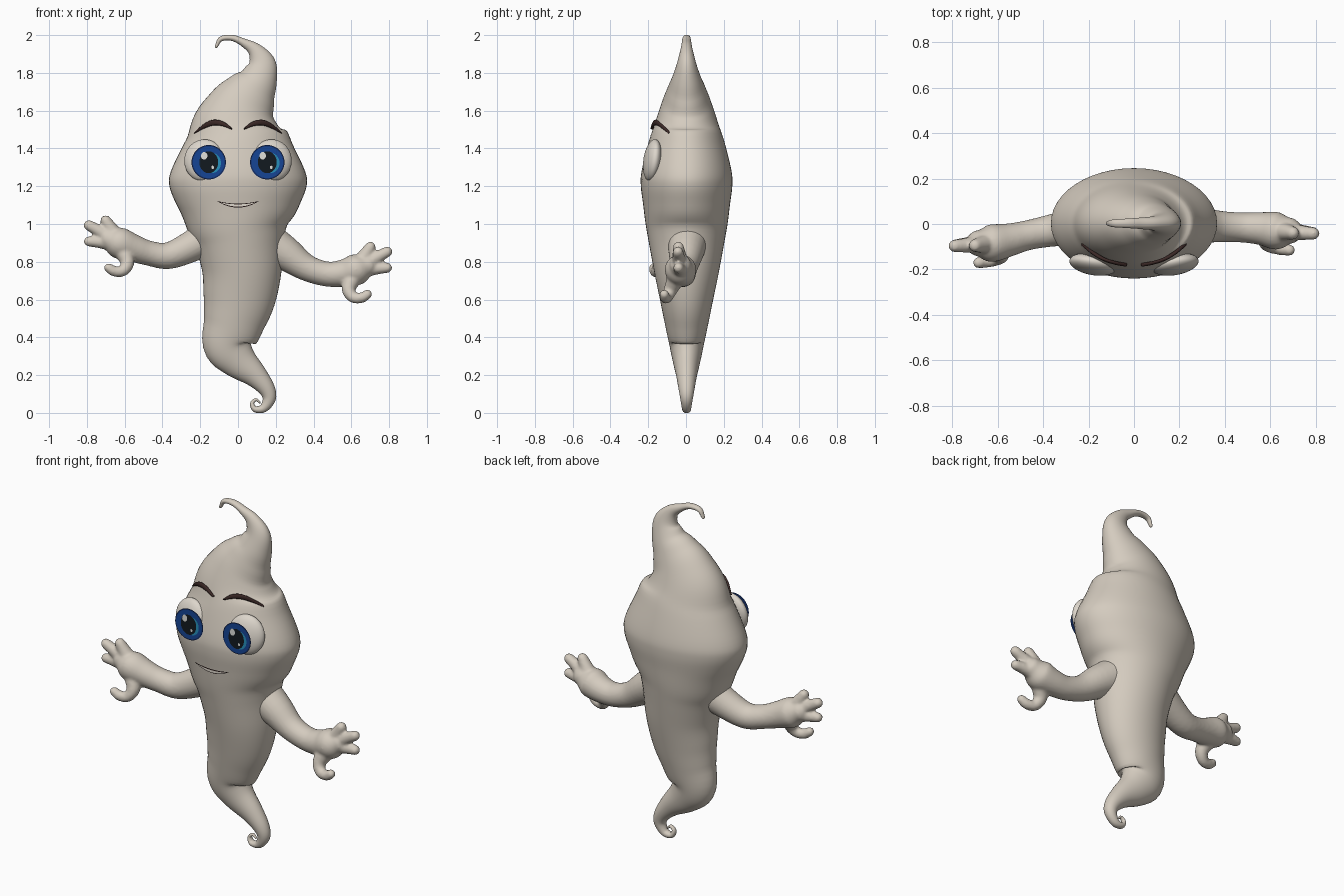
import bpy, bmesh, math
from math import sin, cos, pi, radians
from mathutils import Vector, Matrix

cube = bpy.data.objects.get("Cube")
if cube:
    bpy.data.objects.remove(cube)


def material(name, r, g, b):
    m = bpy.data.materials.new(name)
    m.use_nodes = True
    m.diffuse_color = (r, g, b, 1)
    bsdf = m.node_tree.nodes["Principled BSDF"]
    bsdf.inputs["Base Color"].default_value = (r, g, b, 1)
    bsdf.inputs["Roughness"].default_value = 0.6
    return m


SKIN = material("warm ivory", 0.66, 0.60, 0.52)
WHITE = material("eye white", 0.72, 0.67, 0.60)
NAVY = material("navy", 0.006, 0.025, 0.13)
BLUE = material("deep blue", 0.008, 0.06, 0.30)
CYAN = material("light blue", 0.02, 0.28, 0.50)
BLACK = material("near black", 0.006, 0.01, 0.014)
BROWN = material("dark brown", 0.045, 0.022, 0.02)
SHINE = material("highlight", 0.75, 0.75, 0.72)


def finish(bm, name, mat, smooth=True):
    bmesh.ops.recalc_face_normals(bm, faces=bm.faces)
    mesh = bpy.data.meshes.new(name)
    for f in bm.faces:
        f.smooth = smooth
    bm.to_mesh(mesh)
    bm.free()
    mesh.materials.append(mat)
    ob = bpy.data.objects.new(name, mesh)
    bpy.context.collection.objects.link(ob)
    return ob


def spline(points, steps):
    """Smooth curve through tuples of any length (Catmull-Rom)."""
    p = [Vector(q) for q in points]
    p = [p[0] * 2 - p[1]] + p + [p[-1] * 2 - p[-2]]
    out = []
    for a, b, c, d in zip(p, p[1:], p[2:], p[3:]):
        for k in range(steps):
            t = k / steps
            out.append(0.5 * (2 * b + (c - a) * t + (2 * a - 5 * b + 4 * c - d) * t * t
                              + (3 * b - a - 3 * c + d) * t ** 3))
    return out + [p[-2]]


def tube(bm, points, sides=24, steps=4):
    """Round-ended loft through (x, y, z, width radius, depth radius)."""
    stations = spline(points, steps)
    centres = [Vector(s[:3]) for s in stations]
    last = len(stations) - 1
    rows = []
    for i, s in enumerate(stations):
        t = (centres[min(i + 1, last)] - centres[max(i - 1, 0)]).normalized()
        n = t.cross(Vector((0, 1, 0))).normalized()
        b = n.cross(t)
        rw, rd = max(s[3], 0.003), max(s[4], 0.003)
        arcs = [0]
        if i == 0:
            arcs = [-80, -55, -28, 0]
        elif i == last:
            arcs = [0, 28, 55, 80]
        for arc in map(radians, arcs):
            c = centres[i] + t * min(rw, rd) * sin(arc)
            rows.append([bm.verts.new(c + n * (rw * cos(arc) * cos(a)) + b * (rd * cos(arc) * sin(a)))
                         for a in (2 * pi * k / sides for k in range(sides))])
    for r, q in zip(rows, rows[1:]):
        for k in range(sides):
            j = (k + 1) % sides
            bm.faces.new((r[k], r[j], q[j], q[k]))
    bm.faces.new(rows[0])
    bm.faces.new(rows[-1])


# Body: centre line (x, z, half width) from curled tail to curled top
SPINE = [(.115, .055, .005), (.095, .07, .008), (.075, .05, .011), (.09, .02, .016),
         (.135, .025, .023), (.165, .075, .035), (.15, .13, .045), (.09, .2, .065),
         (0, .28, .1), (-.05, .36, .135), (-.025, .47, .16), (.005, .6, .19),
         (.02, .75, .21), (.01, .9, .235), (0, 1, .275), (0, 1.1, .325), (0, 1.2, .363),
         (0, 1.28, .355), (0, 1.43, .285), (0, 1.53, .24), (.025, 1.62, .185),
         (.07, 1.7, .14), (.11, 1.77, .1), (.125, 1.85, .075), (.09, 1.92, .04),
         (.03, 1.96, .022), (-.03, 1.985, .016), (-.09, 1.98, .013), (-.115, 1.94, .008)]
# Half depth by height
DEPTH = [(0, .02), (.2, .055), (.4, .1), (.8, .182), (1, .217), (1.2, .242), (1.28, .238),
         (1.4, .212), (1.6, .145), (1.8, .066), (1.9, .036), (2, .018)]


def depth(z):
    for (z0, d0), (z1, d1) in zip(DEPTH, DEPTH[1:]):
        if z <= z1:
            return d0 + (d1 - d0) * (z - z0) / (z1 - z0)


bm = bmesh.new()
tube(bm, [(x, .003, z, r, min(depth(z), r * 1.3)) for x, z, r in SPINE], sides=48, steps=5)
finish(bm, "body", SKIN)

# Hand parts as (x, y, z, radius) from the palm centre
HAND = {
    "upper": [(.0, 0, .01, .05), (.04, -.005, .07, .038), (.07, -.01, .118, .029)],
    "middle": [(.02, 0, .01, .05), (.1, -.008, .06, .034), (.16, -.012, .093, .028)],
    "lower": [(.02, 0, 0, .05), (.1, -.005, .005, .034), (.16, -.01, .008, .027)],
    "thumb": [(-.02, -.02, -.04, .05), (-.045, -.05, -.105, .037), (-.02, -.07, -.148, .03),
              (.025, -.08, -.15, .028), (.055, -.085, -.132, .025)],
}


def arm(name, side, path, palm):
    bm = bmesh.new()
    px, py, pz = palm
    path = path + [(px, py, pz, .083), (px + .05, py, pz + .02, .06)]
    fingers = [[(px + x, py + y, pz + z, r) for x, y, z, r in f] for f in HAND.values()]
    for line in [path] + fingers:
        tube(bm, [(side * x, y, z, r, r) for x, y, z, r in line])
    ob = finish(bm, name, SKIN)
    # Fuse fingers, palm and forearm into one soft skin
    fuse = ob.modifiers.new("fuse", 'REMESH')
    fuse.mode = 'VOXEL'
    fuse.voxel_size = 0.008
    fuse.use_smooth_shade = True
    soften = ob.modifiers.new("soften", 'SMOOTH')
    soften.factor = 0.5
    soften.iterations = 6


arm("left_arm", 1, [(.13, .01, .92, .11), (.25, 0, .845, .092), (.36, -.01, .77, .071),
                    (.47, -.015, .735, .066), (.56, -.02, .74, .073)], (.63, -.03, .76))
arm("right_arm", -1, [(.13, .01, .95, .1), (.25, -.01, .88, .083), (.37, -.03, .832, .071),
                      (.47, -.05, .845, .066), (.55, -.07, .87, .073)], (.63, -.085, .9))


def plate(name, outline, y, mat):
    """Flat painted detail facing the front."""
    bm = bmesh.new()
    face = bm.faces.new([bm.verts.new((x, y, z)) for x, z in outline])
    face.normal_update()
    if face.normal.y > 0:
        face.normal_flip()
    mesh = bpy.data.meshes.new(name)
    bm.to_mesh(mesh)
    bm.free()
    mesh.materials.append(mat)
    bpy.context.collection.objects.link(bpy.data.objects.new(name, mesh))


def oval(x, z, rx, rz, n=40):
    return [(x + rx * cos(2 * pi * k / n), z + rz * sin(2 * pi * k / n)) for k in range(n)]


# Eyes: flattened balls with layered iris, pupil and shine
LAYERS = [("iris_rim", 0, 0, .091, .091, NAVY), ("iris", 0, 0, .084, .084, BLUE),
          ("iris_glow", .018, -.004, .047, .053, CYAN), ("pupil", 0, 0, .05, .058, BLACK),
          ("shine", -.024, .034, .017, .02, SHINE), ("small_shine", .021, -.027, .007, .009, SHINE)]
BROW = [(.035, -.18, 1.505, .004), (.08, -.172, 1.53, .012), (.13, -.156, 1.537, .015),
        (.18, -.127, 1.517, .011), (.228, -.088, 1.483, .003)]
for label, side in (("left", 1), ("right", -1)):
    bm = bmesh.new()
    bmesh.ops.create_uvsphere(bm, u_segments=40, v_segments=24, radius=1)
    place = (Matrix.Translation((side * .18, -.178, 1.337))
             @ Matrix.Rotation(side * radians(10), 4, 'Z')
             @ Matrix.Rotation(radians(-8), 4, 'X')
             @ Matrix.Diagonal((.106, .045, .112, 1)))
    bmesh.ops.transform(bm, matrix=place, verts=bm.verts)
    finish(bm, label + "_eyeball", WHITE)
    for i, (part, dx, dz, rx, rz, mat) in enumerate(LAYERS):
        plate(f"{label}_{part}", oval(side * .155 + dx, 1.327 + dz, rx, rz), -.232 - .002 * i, mat)
    # Eyebrow: tapered arc hugging the forehead
    bm = bmesh.new()
    tube(bm, [(side * x, y, z, r, .008) for x, y, z, r in BROW], sides=16)
    finish(bm, label + "_eyebrow", BROWN)


def smile(half, top, bottom, corner, n=20):
    xs = [-1 + 2 * k / n for k in range(n + 1)]
    upper = [(half * u, top + (corner - top) * u * u) for u in xs]
    lower = [(half * u, bottom + (corner - bottom) * u * u) for u in xs]
    return upper + lower[-2:0:-1]


# Mouth: dark smile with a pale strip of teeth inside
plate("mouth", smile(.112, 1.108, 1.087, 1.122), -.242, BROWN)
plate("teeth", smile(.095, 1.104, 1.092, 1.115), -.245, WHITE)
